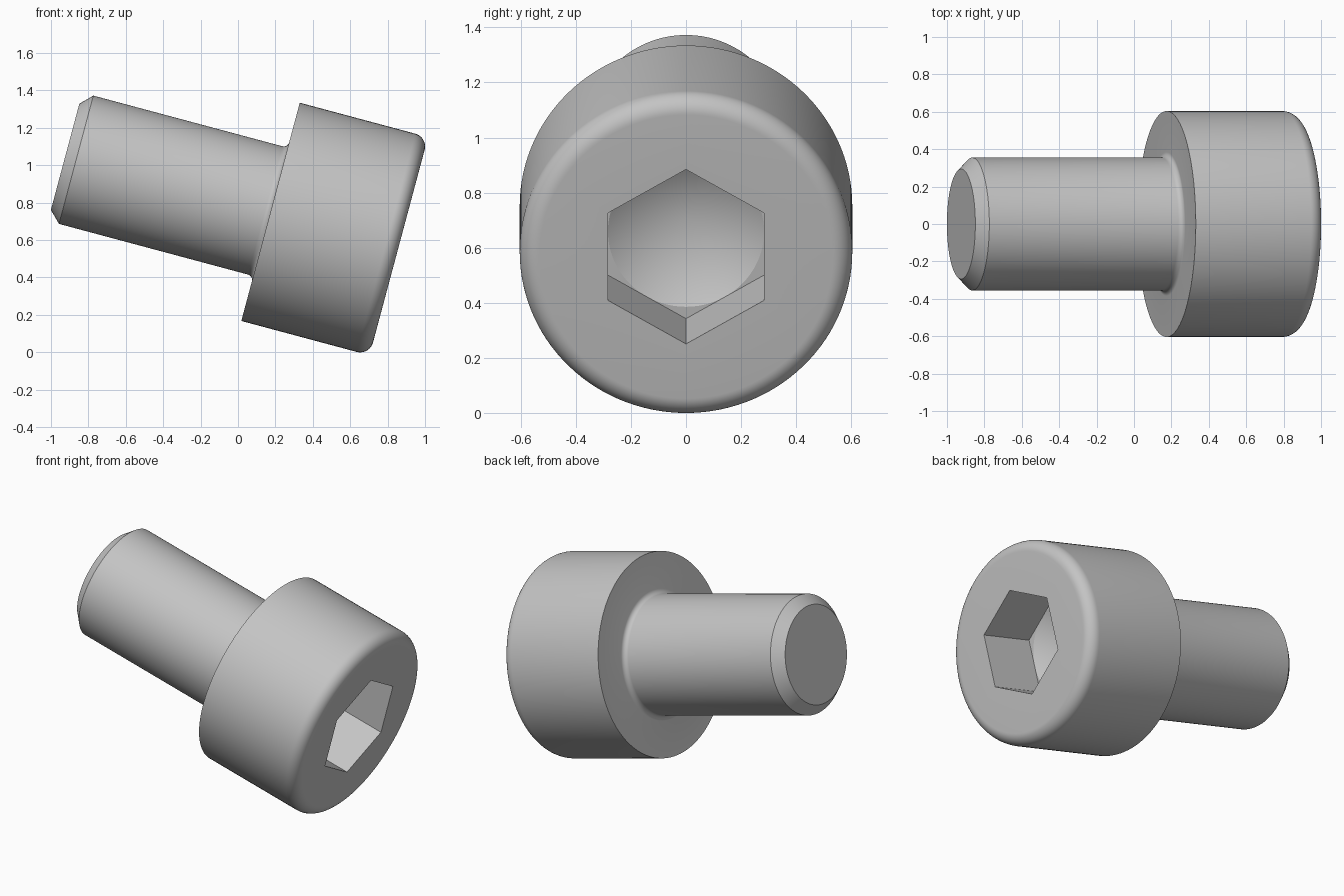
import bpy, bmesh
from math import pi, sin, cos, tan, radians

cube = bpy.data.objects.get("Cube")
if cube:
    bpy.data.objects.remove(cube, do_unlink=True)

SEGMENTS = 120  # a multiple of six, so the socket corners fall on vertices
HEAD_R, HEAD_H, HEAD_ROUND = 0.604, 0.71, 0.071
SHANK_R, SHANK_L, TIP_R, FILLET = 0.355, 1.137, 0.294, 0.03
HEX_APOTHEM, HEX_DEPTH = 0.284, 0.355

steel = bpy.data.materials.new("grey steel")
steel.use_nodes = True
colour = (0.55, 0.55, 0.55, 1)
steel.diffuse_color = colour
steel.node_tree.nodes["Principled BSDF"].inputs["Base Color"].default_value = colour


def arc(r, z, radius, start, end, steps=8):
    """Circular rings along a rounded edge, centred on (r, z) in the profile."""
    angles = [radians(start + (end - start) * i / steps) for i in range(steps + 1)]
    return [(r + radius * cos(a), z + radius * sin(a), False) for a in angles]


def add_ring(bm, r, z, hexagonal):
    """One loop of vertices: a circle, or a hexagon with apothem r."""
    verts = []
    for i in range(SEGMENTS):
        a = 2 * pi * i / SEGMENTS
        d = r
        if hexagonal:
            d = r / cos(a % (pi / 3) - pi / 6)
        verts.append(bm.verts.new((d * cos(a), d * sin(a), z)))
    return verts


# Shank: chamfered tip, plain cylinder, fillet into the head
rings = [(TIP_R, -SHANK_L, False),
         (SHANK_R, -SHANK_L + SHANK_R - TIP_R, False)]
rings += arc(SHANK_R + FILLET, -FILLET, FILLET, 180, 90)

# Head: flat underside, cylinder, rounded front rim
rings += [(HEAD_R, 0, False)]
rings += arc(HEAD_R - HEAD_ROUND, HEAD_H - HEAD_ROUND, HEAD_ROUND, 0, 90, 12)

# Socket: hexagonal walls down to a flat ledge around a drilled cone
floor = HEAD_H - HEX_DEPTH
rings += [(HEX_APOTHEM, HEAD_H, True),
          (HEX_APOTHEM, floor, True),
          (HEX_APOTHEM * 0.998, floor, False)]
cone_tip = floor - HEX_APOTHEM / tan(radians(58.5))

bm = bmesh.new()
loops = [add_ring(bm, *ring) for ring in rings]
for low, high in zip(loops, loops[1:]):
    for i in range(SEGMENTS):
        j = (i + 1) % SEGMENTS
        bm.faces.new((low[i], low[j], high[j], high[i]))
bm.faces.new(loops[0][::-1])
apex = bm.verts.new((0, 0, cone_tip))
for i in range(SEGMENTS):
    bm.faces.new((loops[-1][i], loops[-1][(i + 1) % SEGMENTS], apex))

mesh = bpy.data.meshes.new("socket_screw")
bm.to_mesh(mesh)
bm.free()
mesh.materials.append(steel)

# The screw lies tilted, with its head low and towards +x
screw = bpy.data.objects.new("socket_screw", mesh)
bpy.context.collection.objects.link(screw)
screw.location = (0.174, 0, 0.751)
screw.rotation_euler = (0, radians(105), 0)

bpy.ops.object.select_all(action="DESELECT")
screw.select_set(True)
bpy.context.view_layer.objects.active = screw
bpy.ops.object.shade_smooth_by_angle(angle=radians(25))
